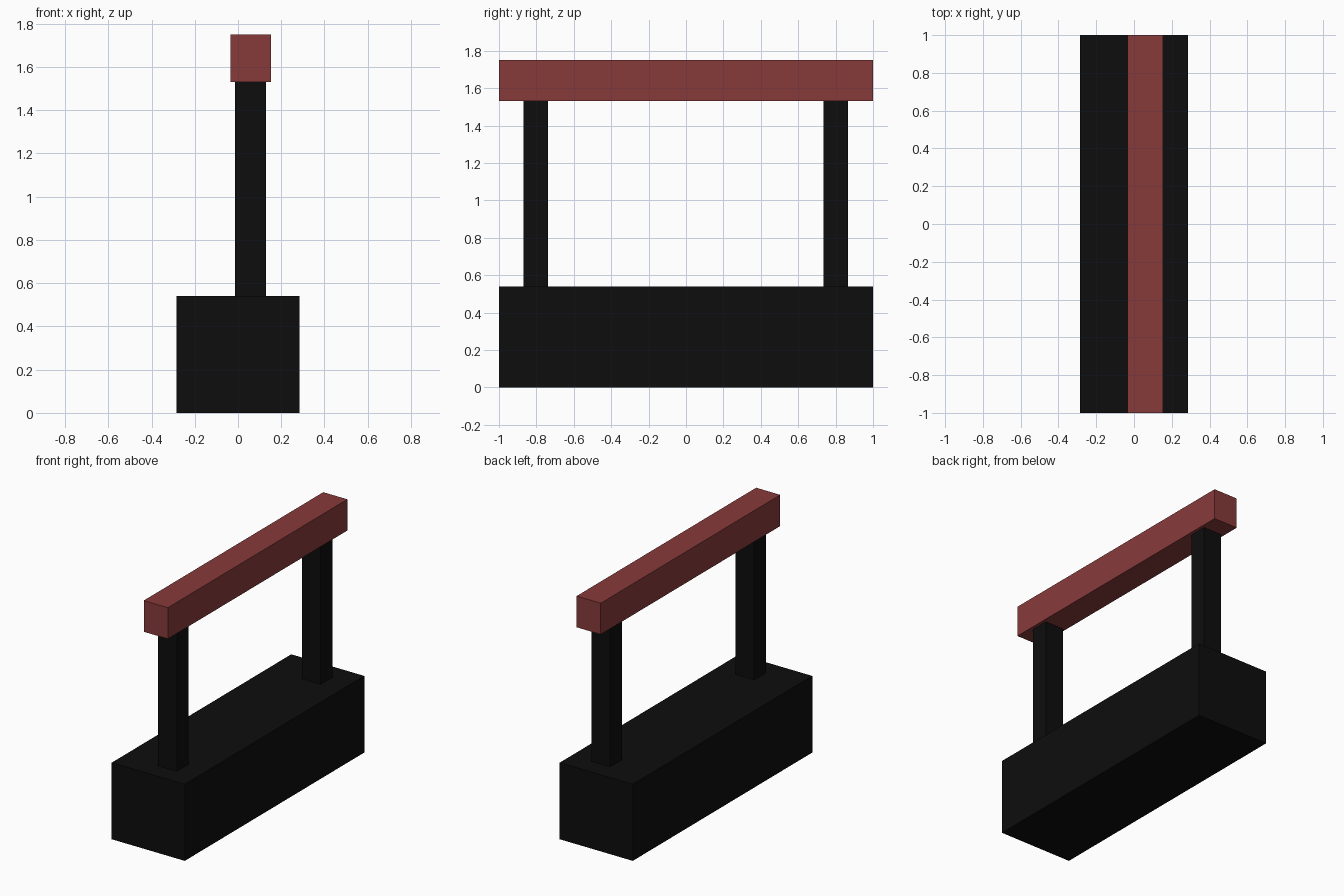
import bpy

if "Cube" in bpy.data.objects:
    bpy.data.objects.remove(bpy.data.objects["Cube"])


def material(name, color):
    mat = bpy.data.materials.new(name)
    mat.diffuse_color = (*color, 1.0)
    mat.use_nodes = True
    mat.node_tree.nodes["Principled BSDF"].inputs["Base Color"].default_value = mat.diffuse_color
    return mat


def box(name, lo, hi, mat):
    """Axis-aligned box from its lowest to its highest corner."""
    centre = [(a + b) / 2 for a, b in zip(lo, hi)]
    bpy.ops.mesh.primitive_cube_add(size=1, location=centre)
    obj = bpy.context.object
    obj.name = name
    obj.scale = [b - a for a, b in zip(lo, hi)]
    bpy.ops.object.transform_apply(location=False, rotation=False, scale=True)
    obj.data.materials.append(mat)
    return obj


black = material("black", (0.004, 0.004, 0.004))
red = material("red", (0.245, 0.042, 0.042))

# Solid base wall
box("base", (-0.285, -1, 0), (0.285, 1, 0.54), black)

# Two posts standing on the base
for name, y in (("front_post", -0.803), ("back_post", 0.801)):
    box(name, (-0.015, y - 0.065, 0.54), (0.13, y + 0.065, 1.53), black)

# Top rail
box("rail", (-0.035, -1, 1.53), (0.153, 1, 1.75), red)
